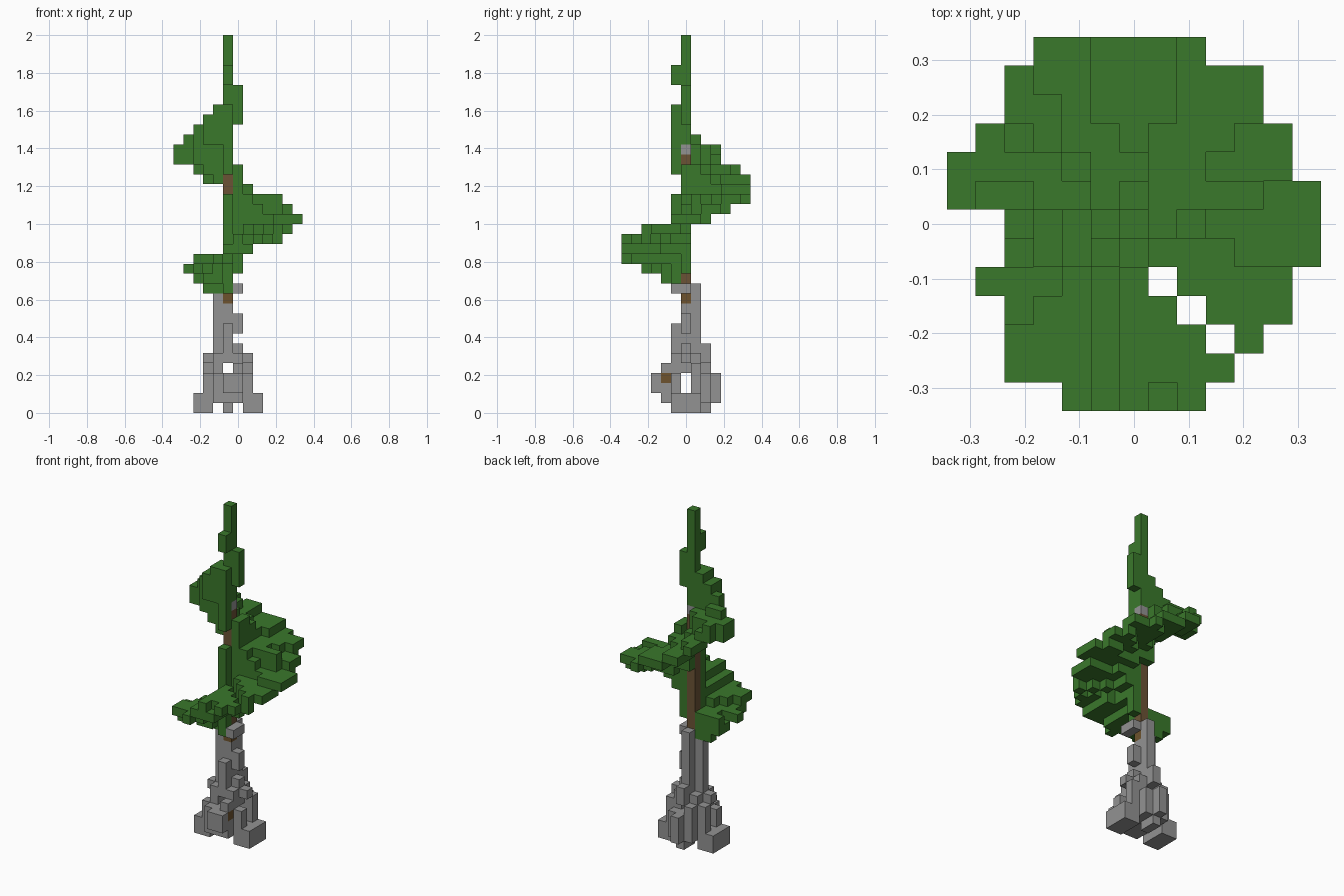
import bpy, bmesh, math
from mathutils import Vector

cube = bpy.data.objects.get("Cube")
if cube:
    bpy.data.objects.remove(cube)

UNIT = 2 / 38  # edge of one block


def material(name, colour):
    mat = bpy.data.materials.new(name)
    mat.use_nodes = True
    mat.diffuse_color = (*colour, 1)
    mat.node_tree.nodes["Principled BSDF"].inputs["Base Color"].default_value = (*colour, 1)
    return mat


leaf_green = material("leaf green", (0.042, 0.188, 0.024))
stone_grey = material("stone grey", (0.29, 0.29, 0.29))
bark_brown = material("bark brown", (0.147, 0.086, 0.036))
earth_brown = material("earth brown", (0.155, 0.086, 0.026))

blocks = {}  # (column, row, layer) -> material


def fill(mat, xs, ys, zs):
    """Fill an inclusive box of blocks; a single number means one block."""
    spans = [(s, s) if isinstance(s, int) else s for s in (xs, ys, zs)]
    ranges = [range(low, high + 1) for low, high in spans]
    for x in ranges[0]:
        for y in ranges[1]:
            for z in ranges[2]:
                blocks[x, y, z] = mat


def carve(test):
    for cell in [c for c in blocks if test(*c)]:
        del blocks[cell]


# stone feet, one on each side
fill(stone_grey, (-4, -3), (-1, 1), (0, 1))
fill(stone_grey, (1, 2), (-1, 1), (0, 1))
fill(stone_grey, -1, (1, 2), 0)

# stone mound above the feet
fill(stone_grey, (-2, 0), (-1, 1), 1)
fill(stone_grey, (-2, 0), (-2, -1), (1, 3))
fill(stone_grey, (-1, 0), -3, (2, 3))
fill(stone_grey, (-2, 0), (1, 2), (1, 3))
fill(stone_grey, -1, 3, (1, 3))
for side in (-3, 1):
    fill(stone_grey, side, -1, (2, 3))
    fill(stone_grey, side, 1, (2, 4))
fill(stone_grey, (-2, 0), (-1, 1), 4)
fill(stone_grey, -2, (-1, 2), 4)
fill(stone_grey, 0, -2, 4)
fill(stone_grey, (-3, 1), 0, 5)
fill(stone_grey, (-2, 0), (-1, 1), 5)
fill(stone_grey, -1, 2, (5, 6))
carve(lambda x, y, z: (y == 0 and z in (2, 3)) or (x == -1 and z == 4))
fill(earth_brown, 0, -2, 3)

# stone sleeve climbing the trunk
fill(stone_grey, -1, 0, (5, 10))
fill(stone_grey, -1, 1, (6, 12))
fill(stone_grey, -2, 0, (6, 11))
fill(stone_grey, -1, -1, (6, 8))
fill(stone_grey, 0, 0, 6)
fill(stone_grey, 0, 0, (8, 9))
fill(stone_grey, 0, (-1, 0), 12)

# trunk and leafy tip
fill(earth_brown, -1, 0, 11)
fill(bark_brown, -1, 0, (12, 25))
fill(stone_grey, -1, 0, 26)
fill(leaf_green, -1, 0, (27, 37))

# spiral leaf ramp, one turn around the trunk
gaps = {(1, -2), (2, -3), (3, -4), (4, -5), (-5, -3)}
core = {(-1, 0), (0, 0), (-1, 1), (-1, -1), (-2, 0), (-3, 0), (-4, 0)}
rim = {(-3, 6), (-6, 2)}
for x in range(-6, 7):
    for y in range(-6, 7):
        inside = 1.1 * x * x + y * y < 42.7 or (x, y) in rim
        if not inside or (x, y) in gaps | core or (x < -4 and y == 0) or (x < -5 and y < 0):
            continue
        turn = math.degrees(math.atan2(y, x))
        height = 19 + turn / 30 + max(0, turn - 110) * 0.018
        below = 1.05 - 0.075 * math.hypot(x, y)
        above = 1.5 if turn > 140 and x > -6 else 0.51
        for z in range(12, 29):
            if -below <= z - height <= above and not (x == -5 and z == 13):
                blocks[x, y, z] = leaf_green

# thick inner leaves hugging the trunk
fill(leaf_green, 0, 0, (14, 24))
fill(leaf_green, 0, 1, (20, 24))
fill(leaf_green, 0, 2, (21, 23))
fill(leaf_green, 1, 0, (17, 21))
fill(leaf_green, 2, 0, (18, 20))
fill(leaf_green, -1, -1, (12, 21))
fill(leaf_green, -1, 1, (20, 23))
fill(leaf_green, (-3, -2), 0, (12, 14))
fill(leaf_green, -4, 0, (13, 14))
fill(leaf_green, (-3, -2), -2, 13)

# raised ribs running out along the ramp
fill(leaf_green, (1, 4), 1, (19, 21))
fill(leaf_green, (4, 5), 2, (19, 20))
fill(leaf_green, -1, (-6, -2), 16)
fill(leaf_green, 0, (-6, -2), (16, 17))
fill(leaf_green, 1, (-5, -3), 17)
fill(leaf_green, 4, -4, 18)

# upper fin, narrowing as the spiral ends
fill(leaf_green, -1, -1, (24, 30))
fill(leaf_green, -2, (-1, 0), (27, 30))
fill(leaf_green, -3, (-1, 0), (27, 29))
fill(leaf_green, -2, 0, (23, 26))
fill(leaf_green, -3, 0, (24, 26))
fill(leaf_green, -4, 0, (25, 28))
fill(leaf_green, -5, 1, (25, 27))
fill(leaf_green, -6, (1, 2), (25, 26))
fill(leaf_green, 0, 0, (29, 32))
fill(leaf_green, -1, -1, (33, 34))


def build(name, mats):
    """Make one object from the outer faces of all blocks of the materials."""
    bm = bmesh.new()
    corners = {}

    def corner(point):
        key = tuple(round(c * 2) for c in point)
        if key not in corners:
            corners[key] = bm.verts.new(point * UNIT)
        return corners[key]

    for cell, cell_mat in blocks.items():
        if cell_mat not in mats:
            continue
        centre = Vector(cell) + Vector((0, 0, 0.5))
        for axis in range(3):
            for sign in (-1, 1):
                out = Vector((0, 0, 0))
                out[axis] = sign
                if tuple(int(c) for c in Vector(cell) + out) in blocks:
                    continue
                u = Vector((0, 0, 0))
                u[(axis + 1) % 3] = 0.5
                v = out.cross(u)
                middle = centre + out / 2
                face = bm.faces.new([corner(middle + s * u + t * v)
                                     for s, t in ((-1, -1), (1, -1), (1, 1), (-1, 1))])
                face.material_index = mats.index(cell_mat)
    mesh = bpy.data.meshes.new(name)
    bm.to_mesh(mesh)
    bm.free()
    for mat in mats:
        mesh.materials.append(mat)
    obj = bpy.data.objects.new(name, mesh)
    bpy.context.collection.objects.link(obj)


build("spiral_leaves", [leaf_green])
build("stone_base", [stone_grey])
build("trunk", [bark_brown, earth_brown])
